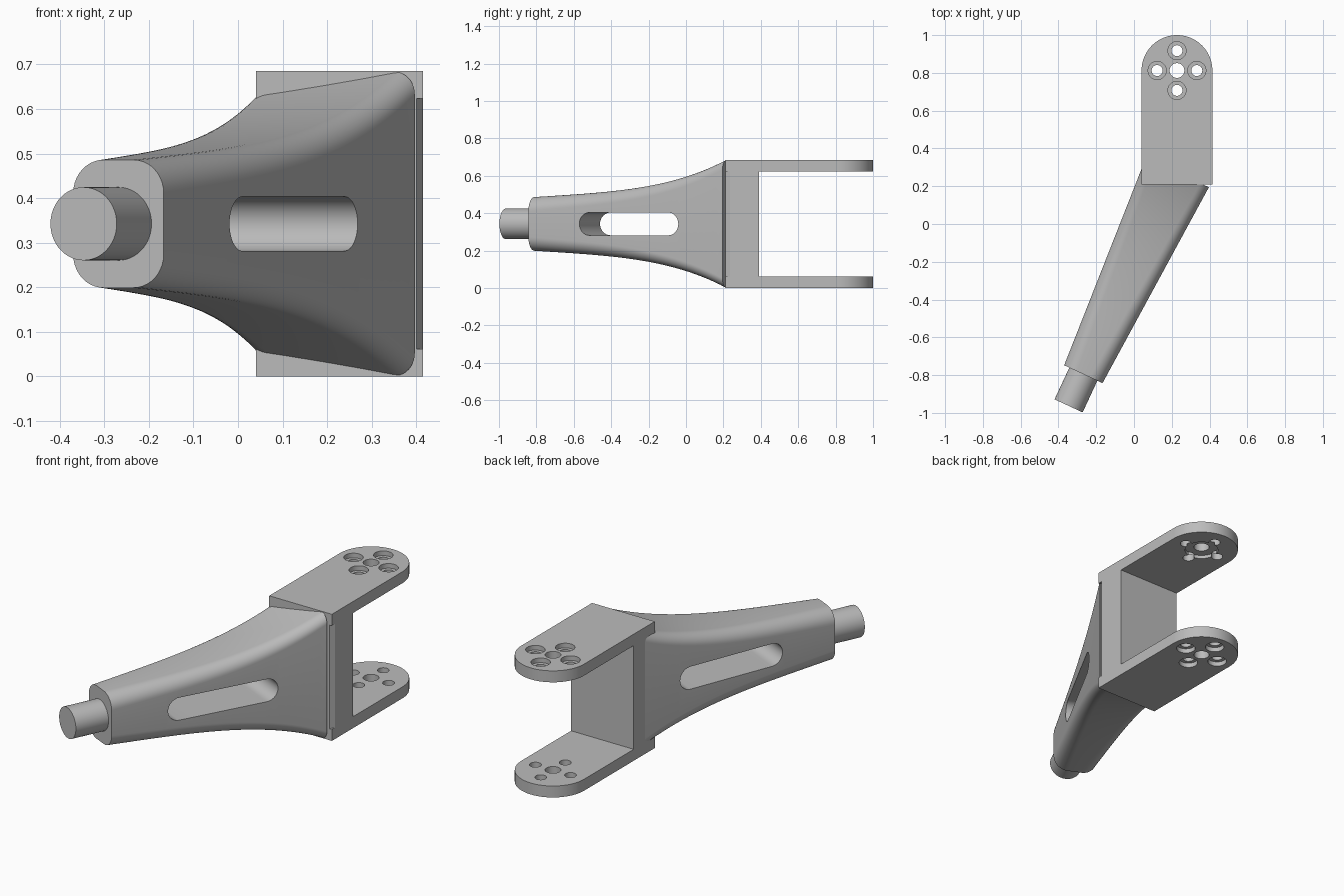
import bpy, bmesh, math
from mathutils import Matrix

cube = bpy.data.objects.get("Cube")
if cube:
    bpy.data.objects.remove(cube, do_unlink=True)

MID = 0.3425          # height of the symmetry plane
HEIGHT = 0.685
THICK = 0.062         # flange thickness
TILT = math.radians(-25)
AXIS_U = 0.093        # sideways offset of the arm axis in its tilted frame

grey = bpy.data.materials.new("plain_grey")
grey.use_nodes = True
grey.diffuse_color = (0.5, 0.5, 0.5, 1)
grey.node_tree.nodes["Principled BSDF"].inputs["Base Color"].default_value = (0.5, 0.5, 0.5, 1)


def finish(name, bm, tilt=0.0):
    bmesh.ops.recalc_face_normals(bm, faces=bm.faces)
    mesh = bpy.data.meshes.new(name)
    bm.to_mesh(mesh)
    bm.free()
    obj = bpy.data.objects.new(name, mesh)
    obj.rotation_euler.z = tilt
    mesh.materials.append(grey)
    bpy.context.collection.objects.link(obj)
    return obj


def prism(name, points, z0, z1):
    """Extrude a flat outline from z0 to z1."""
    bm = bmesh.new()
    face = bm.faces.new([bm.verts.new((x, y, z0)) for x, y in points])
    ext = bmesh.ops.extrude_face_region(bm, geom=[face])["geom"]
    verts = [v for v in ext if isinstance(v, bmesh.types.BMVert)]
    bmesh.ops.translate(bm, verts=verts, vec=(0, 0, z1 - z0))
    return finish(name, bm)


def arc(cx, cy, r, a0, a1, n):
    angles = [math.radians(a0 + (a1 - a0) * i / n) for i in range(n + 1)]
    return [(cx + r * math.cos(a), cy + r * math.sin(a)) for a in angles]


def disc(x, y, r, z0, z1):
    return prism("cutter", arc(x, y, r, 0, 360, 40)[:-1], z0, z1)


def activate(obj):
    bpy.ops.object.select_all(action='DESELECT')
    obj.select_set(True)
    bpy.context.view_layer.objects.active = obj


def cut(obj, cutter):
    bpy.context.view_layer.update()
    activate(obj)
    mod = obj.modifiers.new("cut", 'BOOLEAN')
    mod.operation = 'DIFFERENCE'
    mod.solver = 'EXACT'
    mod.object = cutter
    bpy.ops.object.modifier_apply(modifier=mod.name)
    bpy.data.objects.remove(cutter, do_unlink=True)


def smooth(obj):
    activate(obj)
    bpy.ops.object.shade_smooth_by_angle(angle=math.radians(30))


# Fork flanges: round-ended plates with a centre hole and four counterbored holes
X0, X1, Y0, WEB_Y = 0.04, 0.415, 0.21, 0.39
R = (X1 - X0) / 2
CX, CY = X0 + R, 1.0 - R
outline = [(X0, Y0), (X1, Y0)] + arc(CX, CY, R, 0, 180, 40)
for name, z0, outer, out in (("lower_flange", 0, 0, -1),
                             ("upper_flange", HEIGHT - THICK, HEIGHT, 1)):
    flange = prism(name, outline, z0, z0 + THICK)
    cut(flange, disc(CX, CY, 0.039, z0 - 0.1, z0 + THICK + 0.1))
    for i in range(4):
        x = CX + 0.105 * math.cos(i * math.pi / 2)
        y = CY + 0.105 * math.sin(i * math.pi / 2)
        cut(flange, disc(x, y, 0.029, z0 - 0.1, z0 + THICK + 0.1))
        a, b = sorted((outer - out * 0.025, outer + out * 0.1))
        cut(flange, disc(x, y, 0.048, a, b))
    if out > 0:  # shallow seat on the underside of the upper flange
        cut(flange, disc(CX, CY, 0.085, z0 - 0.1, z0 + 0.018))
    smooth(flange)

# Web joining the flanges, with one chamfered edge beside the arm
prism("fork_web", [(X0, Y0), (0.4, Y0), (X1, 0.235), (X1, WEB_Y), (X0, WEB_Y)],
      THICK, HEIGHT - THICK)

# Flared arm: rounded-rectangle sections lofted along the tilted axis
START, LENGTH, RINGS = -0.834, 1.178, 32
bm = bmesh.new()
rings = []
for i in range(RINGS + 1):
    f = i / RINGS
    t = f * LENGTH
    half_w = 0.112 + 0.072 * f
    half_h = 0.1435 + 0.055 * t + 0.0735 * t ** 3.6
    r = 0.075 - 0.025 * f
    section = []
    for k, (sx, sz) in enumerate(((1, 1), (-1, 1), (-1, -1), (1, -1))):
        section += arc(sx * (half_w - r), sz * (half_h - r), r, 90 * k, 90 * k + 90, 10)
    rings.append([bm.verts.new((AXIS_U + u, START + t, MID + z)) for u, z in section])
for a, b in zip(rings, rings[1:]):
    for j in range(len(a)):
        k = (j + 1) % len(a)
        bm.faces.new((a[j], a[k], b[k], b[j]))
bm.faces.new(rings[0])
bm.faces.new(rings[-1])
arm = finish("flared_arm", bm, TILT)

# Slot through the sides of the arm
SLOT_A, SLOT_B, SLOT_R = -0.525, 0.076, 0.061
slot_outline = (arc(SLOT_B - SLOT_R, 0, SLOT_R, -90, 90, 20)
                + arc(SLOT_A + SLOT_R, 0, SLOT_R, 90, 270, 20))
slot = prism("cutter", slot_outline, -0.5, 0.5)
# local x -> along the arm, local y -> up, local z -> across the arm
slot.data.transform(Matrix(((0, 0, 1, AXIS_U), (1, 0, 0, 0), (0, 1, 0, MID), (0, 0, 0, 1))))
slot.rotation_euler.z = TILT
cut(arm, slot)
smooth(arm)

# Round spigot at the narrow end
bm = bmesh.new()
END, INNER = -1.019, -0.8
bmesh.ops.create_cone(bm, cap_ends=True, segments=64, radius1=0.082, radius2=0.082,
                      depth=INNER - END)
bmesh.ops.rotate(bm, verts=bm.verts, matrix=Matrix.Rotation(math.pi / 2, 3, 'X'))
bmesh.ops.translate(bm, verts=bm.verts, vec=(AXIS_U, (END + INNER) / 2, MID))
smooth(finish("end_spigot", bm, TILT))
